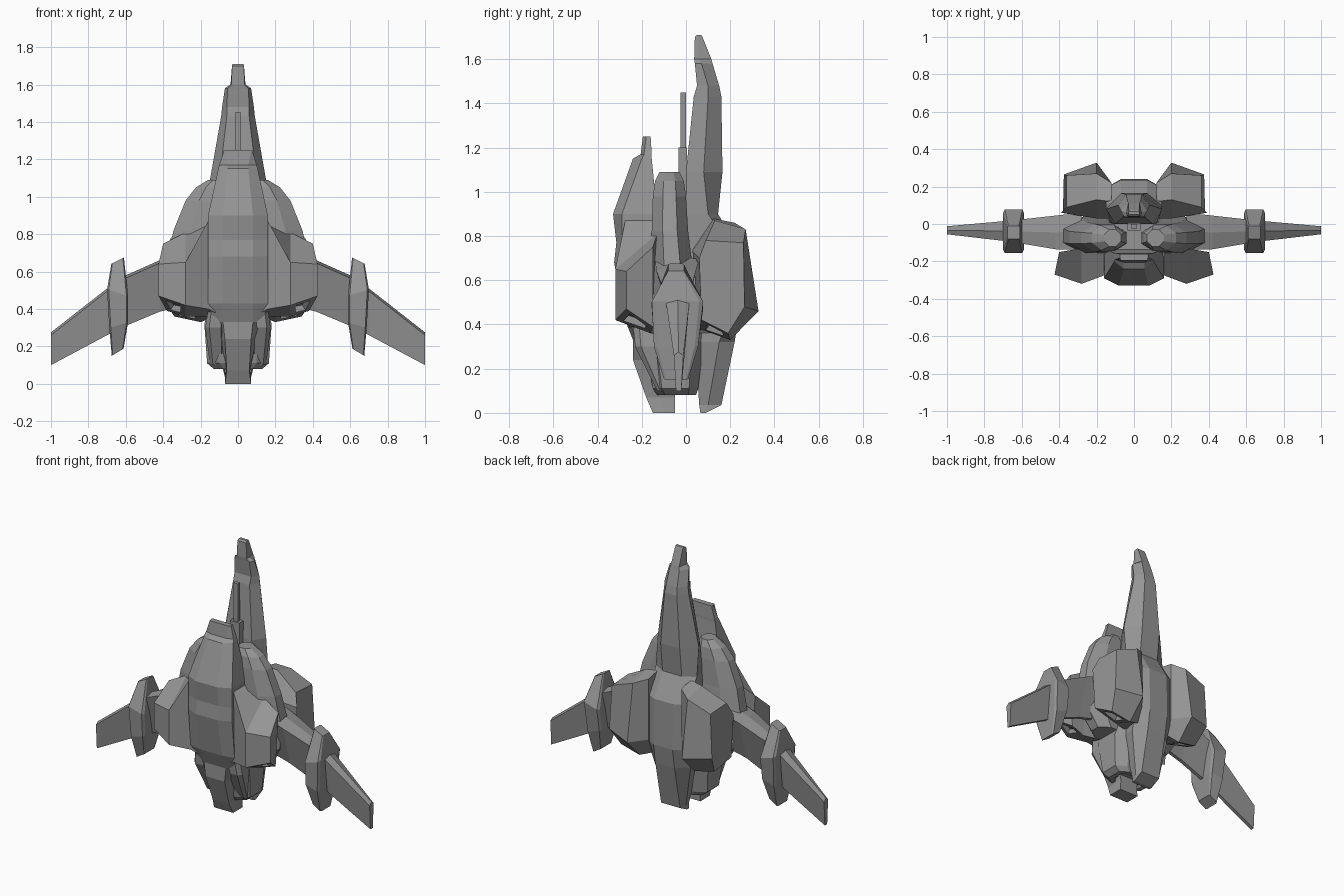
import bpy, bmesh

hull = bpy.data.materials.new("dark_grey_hull")
hull.diffuse_color = (.3, .3, .3, 1)


def loft(name, rings, mirror=False, nozzle=0):
    """Skin a row of matching cross-sections; optionally recess the largest downward face."""
    bm = bmesh.new()
    rows = [[bm.verts.new(p) for p in r] for r in rings]
    n = len(rows[0])
    for a, b in zip(rows, rows[1:]):
        for i in range(n):
            j = (i + 1) % n
            bm.faces.new((a[i], a[j], b[j], b[i]))
    bm.faces.new(rows[0])
    bm.faces.new(rows[-1])
    bmesh.ops.recalc_face_normals(bm, faces=bm.faces)
    if nozzle:
        bm.normal_update()
        f = max(bm.faces, key=lambda q: -q.normal.z * q.calc_area())
        nrm = f.normal.copy()
        bmesh.ops.inset_region(bm, faces=[f], thickness=nozzle, use_even_offset=True)
        bmesh.ops.inset_region(bm, faces=[f], thickness=nozzle * 0.3, use_even_offset=True)
        bmesh.ops.translate(bm, verts=f.verts, vec=-nrm * nozzle)
    me = bpy.data.meshes.new(name)
    bm.to_mesh(me)
    bm.free()
    me.materials.append(hull)
    ob = bpy.data.objects.new(name, me)
    bpy.context.collection.objects.link(ob)
    if mirror:
        ob.modifiers.new("mirror", 'MIRROR').use_mirror_merge = False
    return ob


def keel(z, wa, ya, wb, yb, wc, yc):
    """Six-sided symmetric section: three half-widths, each at its own depth."""
    return [(-wa, ya, z), (wa, ya, z), (wb, yb, z), (wc, yc, z), (-wc, yc, z), (-wb, yb, z)]


def octo(z, x0, x1, y0, y1, c=0.3):
    """Chamfered rectangle section at height z."""
    cx, cy = (x1 - x0) * c, (y1 - y0) * c
    return [(x0 + cx, y0, z), (x1 - cx, y0, z), (x1, y0 + cy, z), (x1, y1 - cy, z),
            (x1 - cx, y1, z), (x0 + cx, y1, z), (x0, y1 - cy, z), (x0, y0 + cy, z)]


def side(x, yz):
    """Section across the model at a fixed x."""
    return [(x, y, z) for y, z in yz]


def box(name, x0, x1, y0, y1, z0, z1, mirror=False):
    loft(name, [[(x0, y0, z), (x1, y0, z), (x1, y1, z), (x0, y1, z)] for z in (z0, z1)], mirror)


# Front armour spine, from tail foot to stepped tip
loft("front_spine", [keel(*r) for r in (
    (0.00, .07, -.15, .07, -.10, .07, -.05),
    (0.07, .06, -.18, .065, -.12, .065, -.05),
    (0.24, .07, -.24, .10, -.17, .10, -.06),
    (0.33, .08, -.24, .13, -.22, .13, -.10),
    (0.43, .08, -.28, .16, -.265, .16, -.13),
    (0.68, .08, -.325, .16, -.29, .16, -.13),
    (0.77, .08, -.315, .16, -.29, .16, -.13),
    (0.90, .08, -.33, .16, -.29, .155, -.13),
    (1.15, .055, -.24, .105, -.20, .105, -.155),
    (1.17, .055, -.205, .10, -.19, .10, -.155),
    (1.25, .07, -.195, .075, -.18, .075, -.16))])

# Front shoulder pods
loft("front_pod", [
    side(.12, [(-.13, .88), (-.25, .88), (-.25, .38), (-.13, .36)]),
    side(.16, [(-.13, .87), (-.275, .87), (-.265, .40), (-.13, .36)]),
    side(.28, [(-.13, .81), (-.32, .65), (-.32, .42), (-.16, .36)]),
    [(.40, -.15, .75), (.425, -.27, .64), (.425, -.27, .47), (.38, -.15, .39)],
], True, .03)

# Rear spine with the long nose
loft("rear_spine", [keel(*r) for r in (
    (0.00, .065, .065, .07, .07, .07, .09),
    (0.035, .065, .06, .07, .10, .07, .16),
    (0.32, .12, .04, .14, .15, .07, .22),
    (0.45, .13, .02, .14, .20, .07, .24),
    (0.75, .13, .00, .14, .20, .07, .235),
    (0.90, .12, .00, .15, .10, .07, .145),
    (1.09, .10, .00, .15, .08, .07, .165),
    (1.43, .06, .035, .09, .10, .045, .16),
    (1.48, .06, .05, .085, .10, .04, .15),
    (1.58, .055, .04, .07, .07, .035, .12),
    (1.60, .035, .037, .04, .06, .03, .115),
    (1.70, .032, .04, .032, .055, .028, .075),
    (1.71, .03, .05, .03, .06, .028, .068))])

# Rear shoulder pods
loft("rear_pod", [
    side(.12, [(.03, .74), (.12, .88), (.22, .86), (.22, .46), (.18, .36), (.06, .36)]),
    side(.20, [(.03, .73), (.13, .87), (.27, .83), (.328, .46), (.20, .33), (.06, .38)]),
    [(.39, .06, .70), (.36, .09, .78), (.36, .26, .77),
     (.375, .265, .48), (.34, .19, .36), (.38, .07, .42)],
], True, .03)

# Rounded intake bodies held between the two shells
loft("intake_body", [
    octo(.36, .06, .28, -.13, .03),
    octo(.48, .04, .37, -.15, .04),
    octo(.66, .04, .38, -.155, .03),
    octo(.82, .04, .345, -.155, .01),
    octo(.98, .04, .28, -.15, .00),
    octo(1.05, .05, .225, -.14, -.01),
    octo(1.09, .07, .16, -.12, -.03)], True)
box("core", -.12, .12, -.16, .06, .3, .95)

# Nose gun
box("gun_mount", -.035, .035, -.035, .005, .9, 1.2)
box("gun_barrel", -.016, .016, -.025, 0, 1.2, 1.45)

# Tail thruster block with side fins
loft("tail_block", [
    octo(.08, -.13, .13, -.13, .045, .2),
    octo(.11, -.165, .165, -.15, .055, .2),
    octo(.32, -.18, .18, -.19, .08, .2),
    octo(.42, -.15, .15, -.20, .10, .2)], False, .03)
loft("tail_fin", [
    octo(.10, .07, .15, -.13, -.06, .2),
    octo(.30, .07, .175, -.23, -.10, .2),
    octo(.40, .07, .16, -.24, -.10, .2)], True)


# Wings: flat slabs with a blunt leading edge
def wing_rib(x, lead, trail, y0, y1):
    m = (y0 + y1) / 2
    return side(x, [(y0, lead - .015), (m, lead), (y1, lead - .015), (m + .012, trail), (m - .012, trail)])


loft("wing", [wing_rib(*r) for r in (
    (.28, .71, .42, -.14, .06),
    (.42, .66, .385, -.135, .045),
    (.60, .58, .31, -.105, .025),
    (.70, .51, .26, -.09, .015),
    (1.0, .275, .10, -.055, -.012))], True)

# Wing pods
loft("wing_pod", [
    [(x, y, z + (.65 - x) * k) for x, y, z in octo(zz, x0, x1, y0, y1, .08)]
    for zz, x0, x1, y0, y1, k in (
        (.165, .612, .675, -.10, .01, .6),
        (.31, .588, .688, -.145, .055, .3),
        (.49, .588, .70, -.155, .078, -.3),
        (.655, .61, .677, -.08, -.01, .5))], True)
